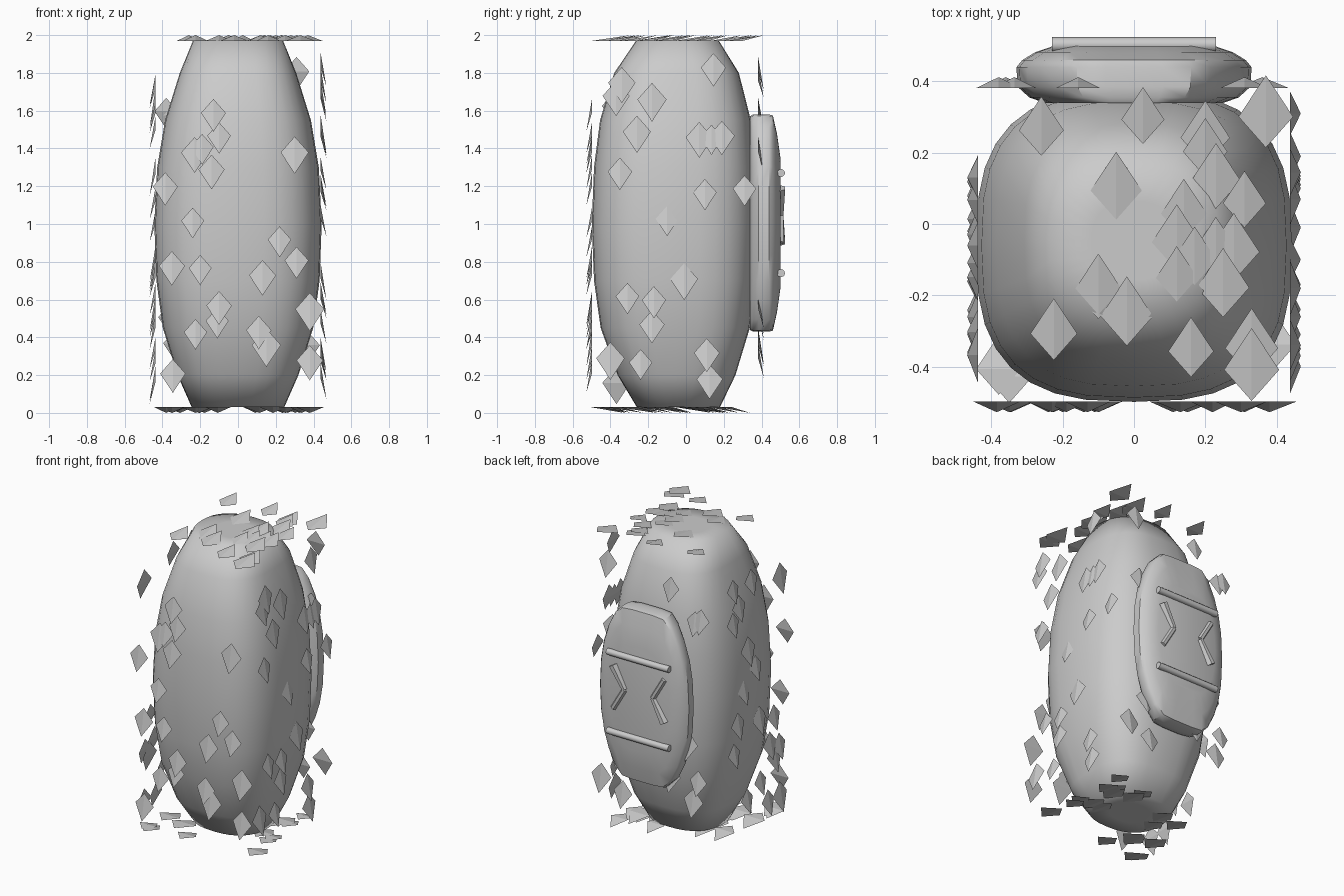
import bpy, bmesh, random
from math import cos, sin, pi, copysign
from mathutils import Vector, Matrix

if "Cube" in bpy.data.objects:
    bpy.data.objects.remove(bpy.data.objects["Cube"])

random.seed(7)


def finish(name, bm, smooth=False):
    bmesh.ops.recalc_face_normals(bm, faces=bm.faces)
    me = bpy.data.meshes.new(name)
    bm.to_mesh(me)
    bm.free()
    for p in me.polygons:
        p.use_smooth = smooth
    ob = bpy.data.objects.new(name, me)
    bpy.context.collection.objects.link(ob)
    return ob


def loft(name, rings, smooth=True):
    bm = bmesh.new()
    rows = [[bm.verts.new(p) for p in r] for r in rings]
    n = len(rows[0])
    for a, b in zip(rows, rows[1:]):
        for i in range(n):
            j = (i + 1) % n
            bm.faces.new((a[i], a[j], b[j], b[i]))
    bm.faces.new(rows[0][::-1])
    bm.faces.new(rows[-1])
    return finish(name, bm, smooth)


def smooth_by_angle(ob):
    bpy.ops.object.select_all(action='DESELECT')
    ob.select_set(True)
    bpy.context.view_layer.objects.active = ob
    bpy.ops.object.shade_smooth_by_angle(angle=0.7)


# barrel body: rounded-square sections (z, half width, half depth, depth centre)
def squircle(z, rx, ry, cy, n, count=32):
    pts = []
    for i in range(count):
        c, s = cos(2 * pi * i / count), sin(2 * pi * i / count)
        pts.append((rx * copysign(abs(c) ** (2 / n), c),
                    cy + ry * copysign(abs(s) ** (2 / n), s), z))
    return pts


profile = [(0.03, .12, .11, -.04), (0.03, .245, .22, -.04), (0.2, .32, .312, -.05),
           (0.45, .398, .395, -.057), (0.7, .432, .427, -.06), (1.0, .443, .437, -.062),
           (1.3, .428, .427, -.06), (1.55, .386, .399, -.056), (1.8, .308, .33, -.05),
           (1.972, .238, .218, -.045), (1.972, .12, .11, -.045)]
loft("barrel_body", [squircle(z, a, b, c, 2.4 if abs(z - 1) > .9 else 2.8)
                     for z, a, b, c in profile])

# rounded plate on the back: one outline scaled through the depth
quarter = [(.33, 0), (.322, .17), (.30, .30), (.265, .41), (.215, .51), (.16, .568), (.08, .575)]
right = [(x, -z) for x, z in quarter[:0:-1]] + quarter
outline = right + [(-x, z) for x, z in right[::-1]]
steps = [(.34, .76, .985), (.355, .89, 1), (.385, .99, 1), (.44, 1, 1),
         (.46, .95, .99), (.482, .84, .82), (.50, .68, .60)]
plate = loft("back_plate", [[(x * sx, y, 1.005 + z * sz) for x, z in outline]
                            for y, sx, sz in steps])
smooth_by_angle(plate)


# raised marks on the plate: tapered rods between two points
def rod(name, a, b, r1, r2, sides):
    a, b = Vector(a), Vector(b)
    bm = bmesh.new()
    rot = (b - a).to_track_quat('Z', 'Y').to_matrix().to_4x4()
    bmesh.ops.create_cone(bm, cap_ends=True, segments=sides, radius1=r1, radius2=r2,
                          depth=(b - a).length,
                          matrix=Matrix.Translation((a + b) / 2) @ rot)
    return finish(name, bm)


for label, z in (("upper", 1.27), ("lower", .74)):
    smooth_by_angle(rod(label + "_bar", (-.23, .503, z), (.23, .503, z), .021, .021, 12))
for label, s in (("left", -1), ("right", 1)):
    for part, z in (("upper", 1.19), ("lower", .90)):
        flare = .029 if (part == "upper") == (s > 0) else .018
        rod(f"{label}_chevron_{part}", (s * .105, .50, 1.045), (s * .19, .50, z),
            .018, flare, 6)


# ridged kite scales lying on each side of the bounding box
def scales(name, spots, place, up, out):
    up, out = Vector(up), Vector(out)
    side = up.cross(out)
    bm = bmesh.new()
    for a, b in spots:
        k = random.uniform(.88, 1.14)
        c = Vector(place(a, b))
        top, tip = c + up * .085 * k, c - up * .095 * k + out * .03
        l, r = (c + up * .008 * k + side * s * .068 * k for s in (-1, 1))
        v = [bm.verts.new(p) for p in (top, l, tip, r)]
        for f in ((0, 1, 2), (0, 2, 3), (0, 3, 1), (1, 3, 2)):
            bm.faces.new([v[i] for i in f])
    return finish(name, bm)


def scatter(n, a0, a1, b0, b1):
    return [(random.uniform(a0, a1), random.uniform(b0, b1)) for _ in range(n)]


front = [(-.13, 1.58), (-.10, 1.46), (-.23, 1.37), (-.19, 1.40), (-.14, 1.28), (-.385, 1.19),
         (-.24, 1.01), (-.35, .77), (-.2, .76), (-.10, .56), (-.11, .48), (-.225, .42),
         (-.345, .2), (.30, 1.37), (.22, .91), (.31, .80), (.13, .72), (.38, .54),
         (.38, .27), (.11, .43), (.15, .35)]
right_side = [(-.34, 1.74), (-.37, 1.67), (-.18, 1.65), (-.26, 1.48), (-.35, 1.27), (.145, 1.82),
              (.07, 1.45), (.135, 1.45), (.19, 1.46), (.10, 1.16), (.31, 1.18), (-.10, 1.02),
              (-.01, .70), (-.31, .61), (-.17, .59), (-.18, .46), (-.40, .28), (-.24, .26),
              (.11, .31), (.125, .17)]
top_side = [(-.26, .27), (.025, .30), (.37, .31), (.2, .25), (.2, .21), (.23, .13), (.31, .065),
            (.14, .03), (-.05, .095), (.12, -.05), (.28, -.07), (.23, -.07), (.17, -.1),
            (.12, -.15), (.25, -.17), (-.1, -.18), (-.02, -.25), (-.225, -.3), (.16, -.35),
            (.33, -.34), (.33, -.4)]
back = [(-.38, 1.59), (.31, 1.80), (.36, .35), (-.36, .5), (.2, .28)]
bottom = [(-.38, -.4), (.38, -.33), (-.35, -.42)]

Z = (0, 0, 1)
scales("front_scales", front, lambda a, b: (a, -.498, b), Z, (0, -1, 0))
scales("back_scales", back + scatter(15, -.37, .37, .27, 1.78),
       lambda a, b: (a, .382, b), Z, (0, 1, 0))
scales("right_scales", right_side, lambda a, b: (.438, a, b), Z, (1, 0, 0))
scales("left_scales", scatter(20, -.4, .2, .15, 1.78),
       lambda a, b: (-.438, a, b), Z, (-1, 0, 0))
scales("top_scales", top_side, lambda a, b: (a, b, 1.97), (0, -1, 0), Z)
scales("bottom_scales", bottom + scatter(17, -.37, .37, -.4, .26),
       lambda a, b: (a, b, .03), (0, -1, 0), (0, 0, -1))
